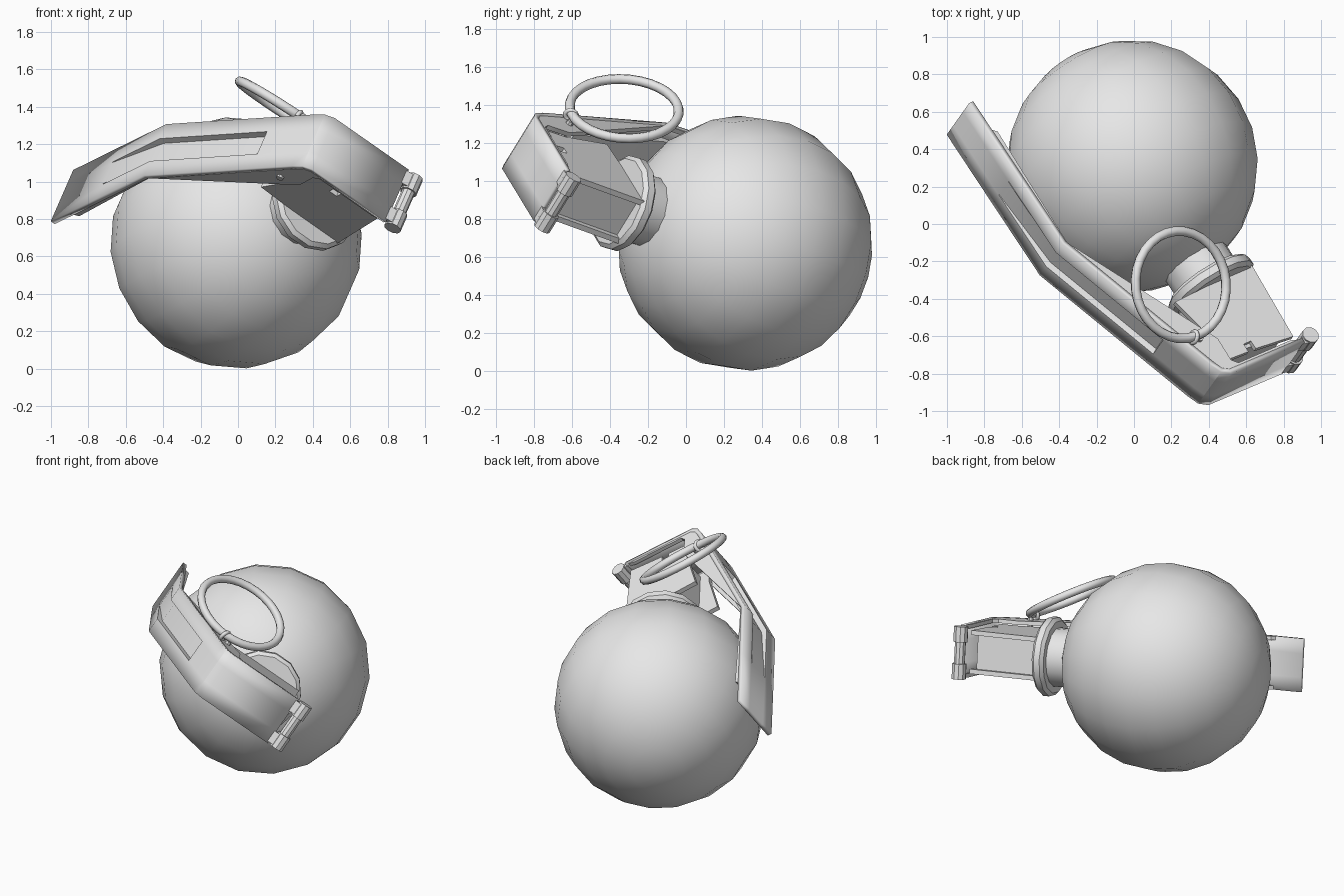
import bpy, bmesh, math
from mathutils import Vector, Matrix

if "Cube" in bpy.data.objects:
    bpy.data.objects.remove(bpy.data.objects["Cube"])

# Tilted frame: A = neck axis, W = lever width, U = from the body towards the lever
A = Vector((0.53, -0.806, 0.264)).normalized()
W = Vector((0.348, 0.493, 0.797))
W = (W - A * W.dot(A)).normalized()
U = A.cross(W)
C = Vector((-0.01, 0.31, 0.672))
FRAME = Matrix.Translation(C) @ Matrix((-U, W, A)).transposed().to_4x4()

metal = bpy.data.materials.new("plain_grey")
metal.diffuse_color = (0.8, 0.8, 0.8, 1)
metal.use_nodes = True
metal.node_tree.nodes["Principled BSDF"].inputs["Base Color"].default_value = metal.diffuse_color


def P(u, w, a):
    return Vector((-u, w, a))


def finish(obj, angle=32):
    obj.data.materials.clear()
    obj.data.materials.append(metal)
    bpy.ops.object.select_all(action='DESELECT')
    obj.select_set(True)
    bpy.context.view_layer.objects.active = obj
    bpy.ops.object.shade_smooth_by_angle(angle=math.radians(angle))
    return obj


def make(name, bm, recalc=True):
    if recalc:
        bmesh.ops.recalc_face_normals(bm, faces=bm.faces)
    bm.transform(FRAME)
    mesh = bpy.data.meshes.new(name)
    bm.to_mesh(mesh)
    bm.free()
    obj = bpy.data.objects.new(name, mesh)
    bpy.context.collection.objects.link(obj)
    return finish(obj)


def prism(name, profile, w0, w1):
    """Side profile of (u, a) points, extruded across the width."""
    bm = bmesh.new()
    face = bm.faces.new([bm.verts.new(P(u, w0, a)) for u, a in profile])
    ext = bmesh.ops.extrude_face_region(bm, geom=[face])
    verts = [v for v in ext['geom'] if isinstance(v, bmesh.types.BMVert)]
    bmesh.ops.translate(bm, verts=verts, vec=(0, w1 - w0, 0))
    return make(name, bm)


def cross_pin(name, u, a, w0, w1, r, sides=10):
    """Cylinder running across the width."""
    bm = bmesh.new()
    m = Matrix.Translation(P(u, (w0 + w1) / 2, a)) @ Matrix.Rotation(math.pi / 2, 4, 'X')
    bmesh.ops.create_cone(bm, cap_ends=True, segments=sides, radius1=r, radius2=r,
                          depth=abs(w1 - w0), matrix=m)
    return make(name, bm)


def torus(name, loc, normal, major, minor, seg, sides):
    bpy.ops.mesh.primitive_torus_add(
        major_segments=seg, minor_segments=sides, major_radius=major, minor_radius=minor,
        location=loc, rotation=Vector(normal).to_track_quat('Z', 'Y').to_euler())
    obj = bpy.context.object
    obj.name = name
    return finish(obj, 75)


# Round body
bm = bmesh.new()
bmesh.ops.create_uvsphere(bm, u_segments=18, v_segments=12, radius=0.674)
make("round_body", bm)

# Neck with collar, turned around the neck axis
bm = bmesh.new()
pts = [(0.19, 0.58), (0.19, 0.755), (0.235, 0.755), (0.257, 0.775),
       (0.257, 0.815), (0.235, 0.835), (0, 0.835)]
vs = [bm.verts.new((r, 0, a)) for r, a in pts]
es = [bm.edges.new(p) for p in zip(vs, vs[1:])]
bmesh.ops.spin(bm, geom=vs + es, cent=(0, 0, 0), axis=(0, 0, 1),
               angle=math.tau, steps=14, use_merge=False)
bmesh.ops.remove_doubles(bm, verts=bm.verts, dist=0.0005)
make("neck_collar", bm)

# Fuze housing: core block between two cheek plates
prism("housing_core", [(-0.165, 0.82), (0.2, 0.82), (0.2, 1.23), (-0.14, 1.25)], -0.115, 0.115)
cheek = [(-0.2, 0.82), (0.345, 0.845), (0.27, 1.14), (0.27, 1.26), (0.125, 1.265),
         (0.125, 1.215), (0.075, 1.215), (0.075, 1.265), (-0.17, 1.285)]

# Lever side flanges: deep along the slope, shallow along the head
flange = [(0.765, -0.46), (0.72, -0.42), (0.738, 0.31), (0.266, 1.14), (0.27, 1.28),
          (0.24, 1.31), (-0.12, 1.31), (-0.19, 1.33), (-0.19, 1.35), (0.32, 1.345),
          (0.365, 1.315), (0.395, 1.26), (0.765, 0.304)]
for side, s in (("left", -1), ("right", 1)):
    prism("housing_cheek_" + side, cheek, s * 0.11, s * 0.14)
    prism("lever_flange_" + side, flange, s * 0.146, s * 0.171)
    # Hinge knuckles
    cross_pin("hinge_knuckle_" + side, -0.25, 1.325, s * 0.07, s * 0.17, 0.047)
    prism("hinge_tab_" + side, [(-0.18, 1.352), (-0.25, 1.365), (-0.25, 1.325), (-0.18, 1.32)],
          s * 0.08, s * 0.16)
cross_pin("hinge_pin", -0.25, 1.325, -0.16, 0.16, 0.036)

# Lever sheet with a stamped groove that fades out towards the tip
stations = [(0.773, -0.63, 0), (0.772, -0.17, 0), (0.77, 0.305, 0.035), (0.507, 0.985, 0.035),
            (0.503, 0.995, 0), (0.40, 1.26, 0), (0.37, 1.32, 0), (0.32, 1.35, 0), (-0.19, 1.352, 0)]
columns = [(-0.172, 0), (-0.075, 0), (-0.07, 1), (0.07, 1), (0.075, 0), (0.172, 0)]
bm = bmesh.new()
grid = [[bm.verts.new(P(u - d * k, w, a - 0.25 * d * k)) for w, k in columns]
        for u, a, d in stations]
for r0, r1 in zip(grid, grid[1:]):
    for i in range(len(columns) - 1):
        bm.faces.new((r0[i], r0[i + 1], r1[i + 1], r1[i]))
bm.normal_update()
bm.faces.ensure_lookup_table()
if bm.faces[0].normal.x > 0:
    bmesh.ops.reverse_faces(bm, faces=bm.faces)
lever = make("lever_sheet", bm, recalc=False)
mod = lever.modifiers.new("thickness", 'SOLIDIFY')
mod.thickness = 0.028
mod.offset = -1

# Safety pin through the flange, pull ring and its small loop
cross_pin("safety_pin", 0.37, 1.10, -0.185, 0.19, 0.02, 8)
torus("pull_ring", (0.25, -0.325, 1.38), (0.54, 0.06, 0.84), 0.288, 0.026, 32, 8)
torus("pin_loop", (0.32, -0.605, 1.345), (0.82, -0.2, -0.53), 0.032, 0.013, 12, 6)
